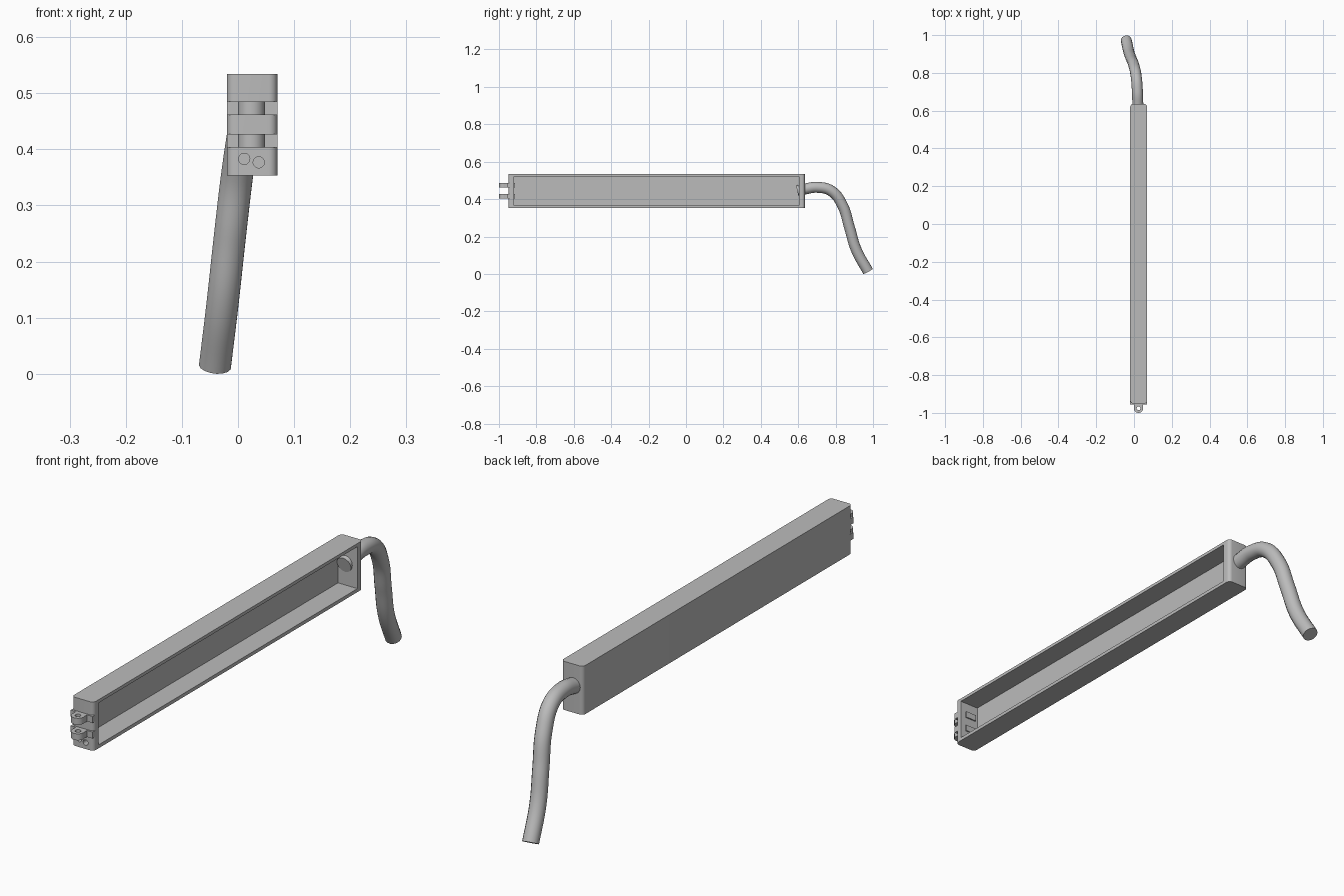
import bpy
import bmesh
from mathutils import Matrix, Vector

cube = bpy.data.objects.get("Cube")
if cube:
    bpy.data.objects.remove(cube, do_unlink=True)

grey = bpy.data.materials.new("plain_grey")
grey.use_nodes = True
grey.diffuse_color = (0.5, 0.5, 0.5, 1)
grey.node_tree.nodes["Principled BSDF"].inputs["Base Color"].default_value = (0.5, 0.5, 0.5, 1)


def finish(name, bm):
    mesh = bpy.data.meshes.new(name)
    bm.to_mesh(mesh)
    bm.free()
    mesh.materials.append(grey)
    obj = bpy.data.objects.new(name, mesh)
    bpy.context.collection.objects.link(obj)
    return obj


def box(name, lo, hi, radius=0):
    """Box between two corners, with optional rounding of its vertical edges."""
    lo, hi = Vector(lo), Vector(hi)
    bm = bmesh.new()
    bmesh.ops.create_cube(bm, size=1, matrix=Matrix.Translation((lo + hi) / 2)
                          @ Matrix.Diagonal((*(hi - lo), 1)))
    if radius:
        upright = [e for e in bm.edges if abs(e.verts[0].co.z - e.verts[1].co.z) > 0.001]
        bmesh.ops.bevel(bm, geom=upright, offset=radius, segments=6, profile=0.5, affect='EDGES')
    return finish(name, bm)


def cylinder(name, centre, radius, depth, axis='Z'):
    bm = bmesh.new()
    turn = Matrix.Rotation(1.5707963, 4, 'X') if axis == 'Y' else Matrix()
    bmesh.ops.create_cone(bm, cap_ends=True, segments=32, radius1=radius, radius2=radius,
                          depth=depth, matrix=Matrix.Translation(centre) @ turn)
    return finish(name, bm)


def combine(obj, other, operation='DIFFERENCE'):
    """Apply a boolean and remove the helper object."""
    mod = obj.modifiers.new("combine", 'BOOLEAN')
    mod.operation, mod.object, mod.solver = operation, other, 'EXACT'
    bpy.context.view_layer.objects.active = obj
    bpy.ops.object.modifier_apply(modifier=mod.name)
    bpy.data.objects.remove(other, do_unlink=True)


def smooth(obj):
    bpy.ops.object.select_all(action='DESELECT')
    obj.select_set(True)
    bpy.context.view_layer.objects.active = obj
    bpy.ops.object.shade_smooth_by_angle()


MID = 0.024

# Long housing, open along its +x side
housing = box("housing", (-0.02, -0.95, 0.353), (0.07, 0.635, 0.534), 0.015)
combine(housing, box("cavity", (-0.01, -0.92, 0.366), (0.1, 0.603, 0.522)))

# Two small holes in the front end wall
for x, z in ((0.011, 0.383), (0.037, 0.377)):
    combine(housing, cylinder("hole", (x, -0.94, z), 0.01, 0.08, 'Y'))
smooth(housing)

# Two mounting lugs: crossbar, arm and rounded eye
for name, low, high in (("upper_lug", 0.461, 0.485), ("lower_lug", 0.403, 0.427)):
    lug = box(name, (-0.02, -0.956, low), (0.07, -0.938, high))
    combine(lug, box("arm", (MID - 0.023, -0.976, low), (MID + 0.023, -0.915, high)), 'UNION')
    centre = (MID, -0.976, (low + high) / 2)
    combine(lug, cylinder("eye", centre, 0.024, high - low), 'UNION')
    combine(lug, cylinder("eye_hole", centre, 0.01, 0.1))
    smooth(lug)

# Drooping cable leaving the back end
path = [(0.02, 0.595, 0.444), (0.02, 0.64, 0.455), (0.018, 0.703, 0.463),
        (0.012, 0.778, 0.443), (0.0, 0.837, 0.366), (-0.014, 0.874, 0.249),
        (-0.027, 0.91, 0.13), (-0.041, 0.973, 0.014)]
curve = bpy.data.curves.new("cable", 'CURVE')
curve.dimensions = '3D'
curve.bevel_depth = 0.029
curve.bevel_resolution = 6
curve.resolution_u = 10
curve.use_fill_caps = True
spline = curve.splines.new('BEZIER')
spline.bezier_points.add(len(path) - 1)
for point, co in zip(spline.bezier_points, path):
    point.co = co
    point.handle_left_type = point.handle_right_type = 'AUTO'
curve.materials.append(grey)
cable = bpy.data.objects.new("cable", curve)
bpy.context.collection.objects.link(cable)
bpy.ops.object.select_all(action='DESELECT')
cable.select_set(True)
bpy.context.view_layer.objects.active = cable
bpy.ops.object.convert(target='MESH')
smooth(bpy.context.view_layer.objects.active)
